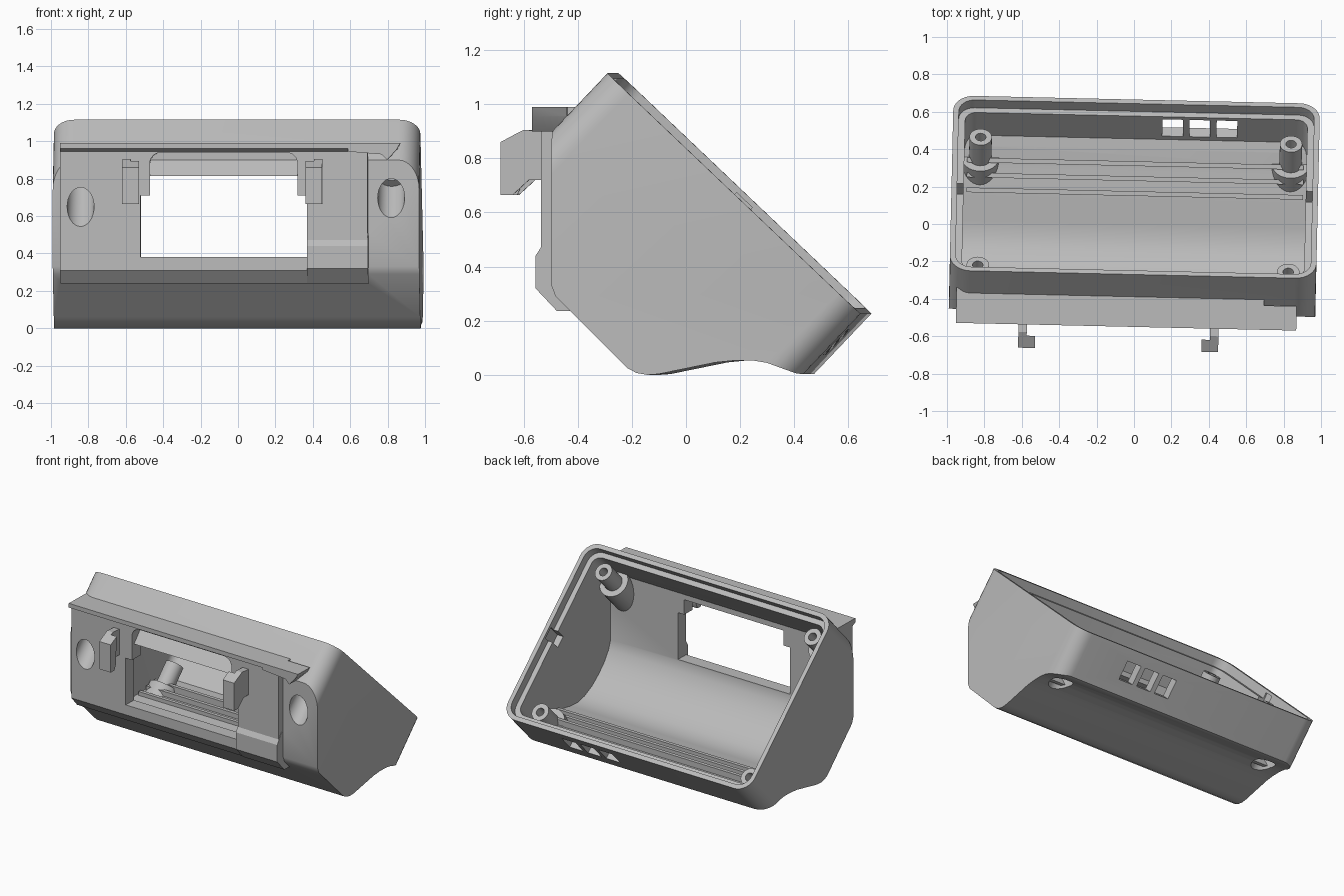
import bpy, bmesh, math
from mathutils import Vector, Matrix

if "Cube" in bpy.data.objects:
    bpy.data.objects.remove(bpy.data.objects["Cube"])

grey = bpy.data.materials.new("light grey plastic")
grey.use_nodes = True
COL = (0.5, 0.5, 0.5, 1)
grey.diffuse_color = COL
grey.node_tree.nodes["Principled BSDF"].inputs["Base Color"].default_value = COL

# Tilted frame of the open rim: u runs down the rim, w goes into the case
ORIGIN = Vector((0, -0.27, 1.115))
U = Vector((0, 0.725, -0.689))
W = Vector((0, -0.689, -0.725))
HALF, LENGTH = 0.98, 1.29


def tilt(x, u, w):
    return ORIGIN + U * u + W * w + Vector((x, 0, 0))


def extrude(name, points, vec):
    """Closed outline swept along a vector."""
    bm = bmesh.new()
    face = bm.faces.new([bm.verts.new(p) for p in points])
    res = bmesh.ops.extrude_face_region(bm, geom=[face])
    moved = [g for g in res["geom"] if isinstance(g, bmesh.types.BMVert)]
    bmesh.ops.translate(bm, verts=moved, vec=vec)
    bmesh.ops.recalc_face_normals(bm, faces=bm.faces)
    mesh = bpy.data.meshes.new(name)
    bm.to_mesh(mesh)
    bm.free()
    mesh.materials.append(grey)
    ob = bpy.data.objects.new(name, mesh)
    bpy.context.collection.objects.link(ob)
    return ob


def prism(name, profile, x0, x1):
    return extrude(name, [(x0, y, z) for y, z in profile], (x1 - x0, 0, 0))


def box(name, x0, x1, y0, y1, z0, z1):
    return prism(name, [(y0, z0), (y1, z0), (y1, z1), (y0, z1)], x0, x1)


def tilt_box(name, x0, x1, u0, u1, w0, w1):
    pts = [tilt(x, u, w0) for x, u in ((x0, u0), (x1, u0), (x1, u1), (x0, u1))]
    return extrude(name, pts, W * (w1 - w0))


def rounded(name, inset, r, w0, w1):
    """Rounded rectangle of the rim, swept into the case."""
    h, pts = HALF - inset, []
    corners = ((h - r, LENGTH - inset - r), (-h + r, LENGTH - inset - r),
               (-h + r, inset + r), (h - r, inset + r))
    for k, (cx, cu) in enumerate(corners):
        for i in range(9):
            a = math.pi / 2 * (k + i / 8)
            pts.append(tilt(cx + r * math.cos(a), cu + r * math.sin(a), w0))
    return extrude(name, pts, W * (w1 - w0))


def cylinder(name, x, u, r, w0, w1):
    pts = [tilt(x + r * math.cos(a), u + r * math.sin(a), w0)
           for a in (math.tau * i / 32 for i in range(32))]
    return extrude(name, pts, W * (w1 - w0))


def combine(target, tool, op="DIFFERENCE"):
    mod = target.modifiers.new("bool", "BOOLEAN")
    mod.operation, mod.solver, mod.object = op, "EXACT", tool
    bpy.context.view_layer.objects.active = target
    bpy.ops.object.modifier_apply(modifier=mod.name)
    bpy.data.objects.remove(tool)


# Outer case: tilted rounded block trimmed by the side profile
case = rounded("case", 0, 0.11, 0, 1.6)
outer = [(-0.6, 1.3), (-0.475, 1.3), (-0.475, 0.33), (-0.46, 0.29), (-0.23, 0.06),
         (-0.195, 0.025), (-0.16, 0.007), (-0.12, 0), (-0.08, 0.003), (0.13, 0.046),
         (0.2, 0.053), (0.27, 0.053), (0.32, 0.045), (0.43, 0.005), (0.5, 0),
         (0.9, 0), (0.9, 1.3)]
combine(case, prism("trim", outer[1:], -1.2, 1.2), "INTERSECT")

# Front plate with hood, and the thicker block at its lower corner
plate = [(-0.36, 0.99), (-0.55, 0.99), (-0.55, 0.96), (-0.52, 0.945), (-0.52, 0.31),
         (-0.46, 0.24), (-0.42, 0.24), (-0.36, 0.5)]
combine(case, prism("front_plate", plate, -0.94, 0.705), "UNION")
hood = [(0.6, 0.99), (0.88, 0.99), (0.86, 0.955), (0.81, 0.9), (0.78, 0.93), (0.6, 0.945)]
combine(case, extrude("hood_end", [(x, -0.55, z) for x, z in hood], (0, 0.13, 0)), "UNION")
block = [(-0.4, 0.51), (-0.495, 0.51), (-0.54, 0.44), (-0.54, 0.32), (-0.462, 0.237),
         (-0.4, 0.237)]
combine(case, prism("corner_block", block, 0.38, 0.708), "UNION")

# Cavity, leaving screw posts and their cups standing
cavity = rounded("cavity", 0.065, 0.06, -0.1, 1.6)
inner = [(-0.43, 1.3), (-0.43, 0.37), (-0.41, 0.31), (-0.36, 0.235), (-0.3, 0.175),
         (-0.23, 0.12), (-0.15, 0.08), (-0.08, 0.062), (0, 0.065), (0.13, 0.088),
         (0.3, 0.092), (0.4, 0.1), (0.9, 0.1), (0.9, 1.3)]
combine(cavity, prism("floor_trim", inner, -1.2, 1.2), "INTERSECT")
posts = [(x, u, w, cap) for x in (-0.83, 0.83)
         for u, w, cap in ((0.14, 0.1, 0.29), (1.14, 0.16, 0.35))]
for x, u, w, cap in posts:
    combine(cavity, cylinder("post", x, u, 0.06, w, 1.0))
    combine(cavity, cylinder("cup", x, u, 0.1, cap - 0.03, 1.0))
combine(case, cavity)
combine(case, rounded("rim_step", 0.03, 0.085, -0.1, 0.06))

# Screw holes and counterbores
for x, u, w, cap in posts:
    combine(case, cylinder("counterbore", x, u, 0.072, cap, 1.0))
    combine(case, cylinder("screw_hole", x, u, 0.028, w - 0.05, cap + 0.05))

# Window with arched recess above
combine(case, box("window", -0.51, 0.38, -0.8, -0.3, 0.38, 0.71))
combine(case, box("window_top", -0.46, 0.33, -0.8, -0.3, 0.7, 0.815))
arch = [(-0.46, 0.7), (0.33, 0.7)]
for cx, start in ((0.27, 0), (-0.40, math.pi / 2)):
    for i in range(7):
        a = start + math.pi / 2 * i / 6
        arch.append((cx + 0.06 * math.cos(a), 0.88 + 0.06 * math.sin(a)))
recess = extrude("recess", [(x, -0.8, z) for x, z in arch], (0, 0.6, 0))
slope = [(-0.9, 0.94), (-0.9, 0.66), (-0.51, 0.8), (-0.425, 0.9), (-0.425, 0.95)]
combine(recess, prism("slope", slope, -1, 1), "INTERSECT")
combine(case, recess)

# Vent slots in the back wall and notches in the side ledges
for x in (0.14, 0.285, 0.43):
    combine(case, tilt_box("vent", x, x + 0.11, 1.1, 1.4, 0.08, 0.21))
for x in (-0.935, 0.935):
    combine(case, tilt_box("notch", x - 0.025, x + 0.025, 0.62, 0.7, 0.02, 0.14))

parts = [case]

# Long ribs on the floor
for y, top in ((0.15, 0.115), (0.23, 0.125), (0.31, 0.135)):
    parts.append(box("floor_rib", -0.9, 0.9, y, y + 0.025, 0.07, top))

# Pair of front hooks: thin arm outside, wide tip
arm = [(-0.5, 0.9), (-0.59, 0.905), (-0.675, 0.86), (-0.675, 0.665), (-0.63, 0.665),
       (-0.57, 0.72), (-0.5, 0.72)]
tip = [(-0.61, 0.895), (-0.675, 0.86), (-0.675, 0.665), (-0.635, 0.665), (-0.62, 0.7)]
for side in (-1, 1):
    edge = -0.07 + side * 0.535
    parts.append(prism("hook_arm", arm, edge, edge - side * 0.045))
    parts.append(prism("hook_tip", tip, edge, edge - side * 0.09))

# Turn everything slightly and shade
for ob in parts:
    ob.data.transform(Matrix.Rotation(math.radians(-1.3), 4, "Z"))
    bpy.ops.object.select_all(action="DESELECT")
    ob.select_set(True)
    bpy.context.view_layer.objects.active = ob
    bpy.ops.object.shade_smooth_by_angle(angle=math.radians(25))
